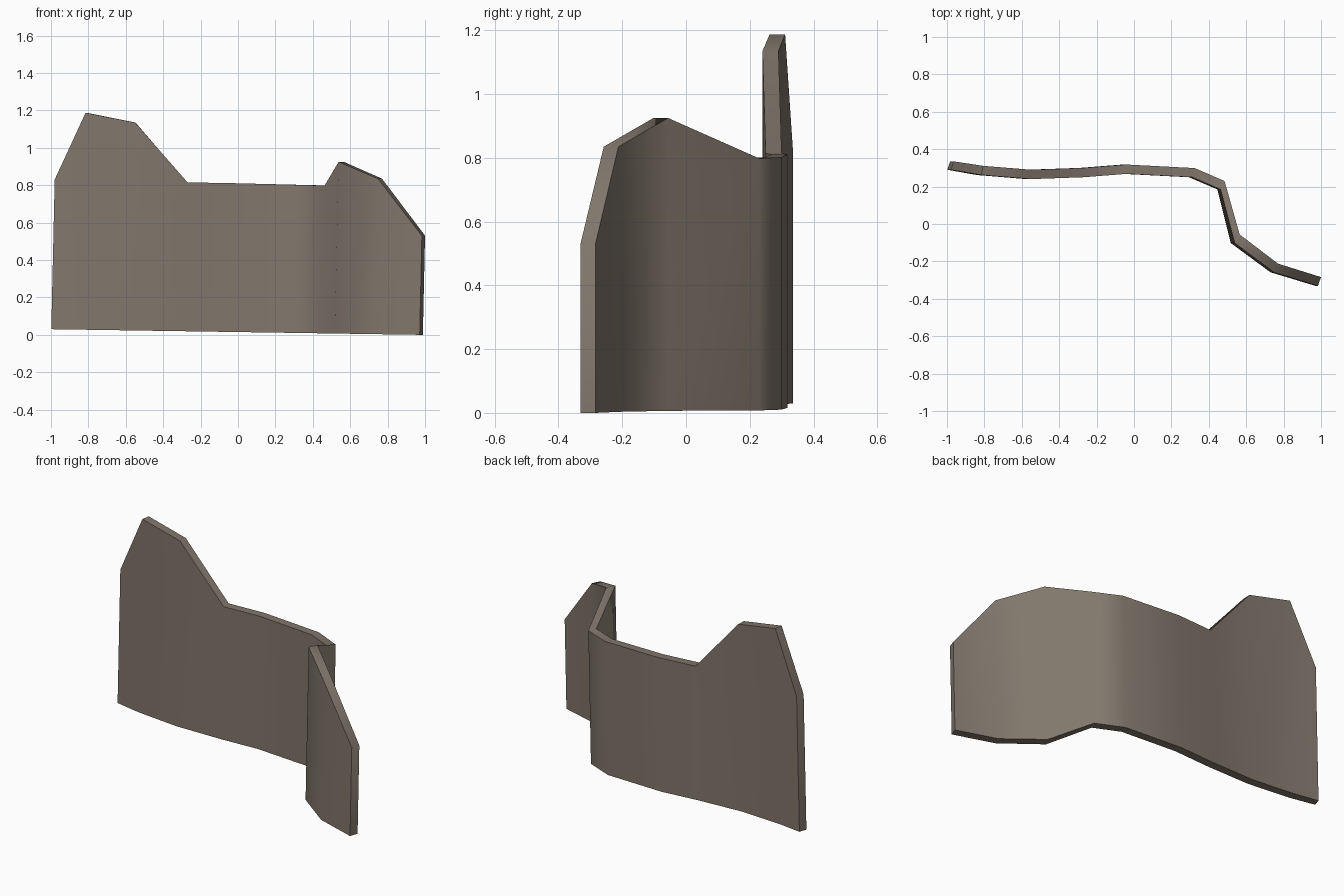
import bpy, bmesh, math

if "Cube" in bpy.data.objects:
    bpy.data.objects.remove(bpy.data.objects["Cube"])

# Plan path of the wall: front edge x, y, back edge x, y (at the top), top height
STATIONS = [
    (-0.980, 0.290, -0.965, 0.335, 0.83),
    (-0.815, 0.262, -0.808, 0.311, 1.187),
    (-0.550, 0.240, -0.548, 0.290, 1.135),
    (-0.270, 0.250, -0.272, 0.300, 0.815),
    (-0.040, 0.268, -0.042, 0.318, 0.811),
    (0.312, 0.250, 0.324, 0.299, 0.802),
    (0.463, 0.185, 0.484, 0.230, 0.798),
    (0.538, -0.102, 0.565, -0.056, 0.925),
    (0.748, -0.258, 0.770, -0.212, 0.835),
    (0.983, -0.331, 1.000, -0.284, 0.53),
]
LEAN = 0.022  # slight sideways lean of the whole wall


def ground(x):
    """Bottom edge drops gently from left to right."""
    return max(0.0, 0.03 - 0.0152 * (x + 1.0))


# Wall fragment: four-cornered rings bridged along the path
bm = bmesh.new()
rings = []
for fx, fy, bx, by, top in STATIONS:
    ring = []
    for x, y, upper in ((fx, fy, 0), (fx, fy, 1), (bx, by, 1), (bx, by, 0)):
        if upper:
            ring.append(bm.verts.new((x, y, top)))
        else:
            ring.append(bm.verts.new((x - LEAN * top, y, ground(x - LEAN * top))))
    rings.append(ring)
for a, b in zip(rings, rings[1:]):
    for i in range(4):
        j = (i + 1) % 4
        bm.faces.new((a[i], a[j], b[j], b[i]))
bm.faces.new(rings[0])
bm.faces.new(rings[-1][::-1])
bmesh.ops.recalc_face_normals(bm, faces=bm.faces)

mesh = bpy.data.meshes.new("broken_wall")
bm.to_mesh(mesh)
bm.free()
wall = bpy.data.objects.new("broken_wall", mesh)
bpy.context.collection.objects.link(wall)

# Weathered brown-grey surface
mat = bpy.data.materials.new("brown_grey")
mat.diffuse_color = (0.22, 0.185, 0.15, 1.0)
mat.use_nodes = True
mat.node_tree.nodes["Principled BSDF"].inputs["Base Color"].default_value = mat.diffuse_color
mesh.materials.append(mat)

# Smooth bends, crisp rims
bpy.context.view_layer.objects.active = wall
wall.select_set(True)
bpy.ops.object.shade_smooth_by_angle(angle=math.radians(60))
